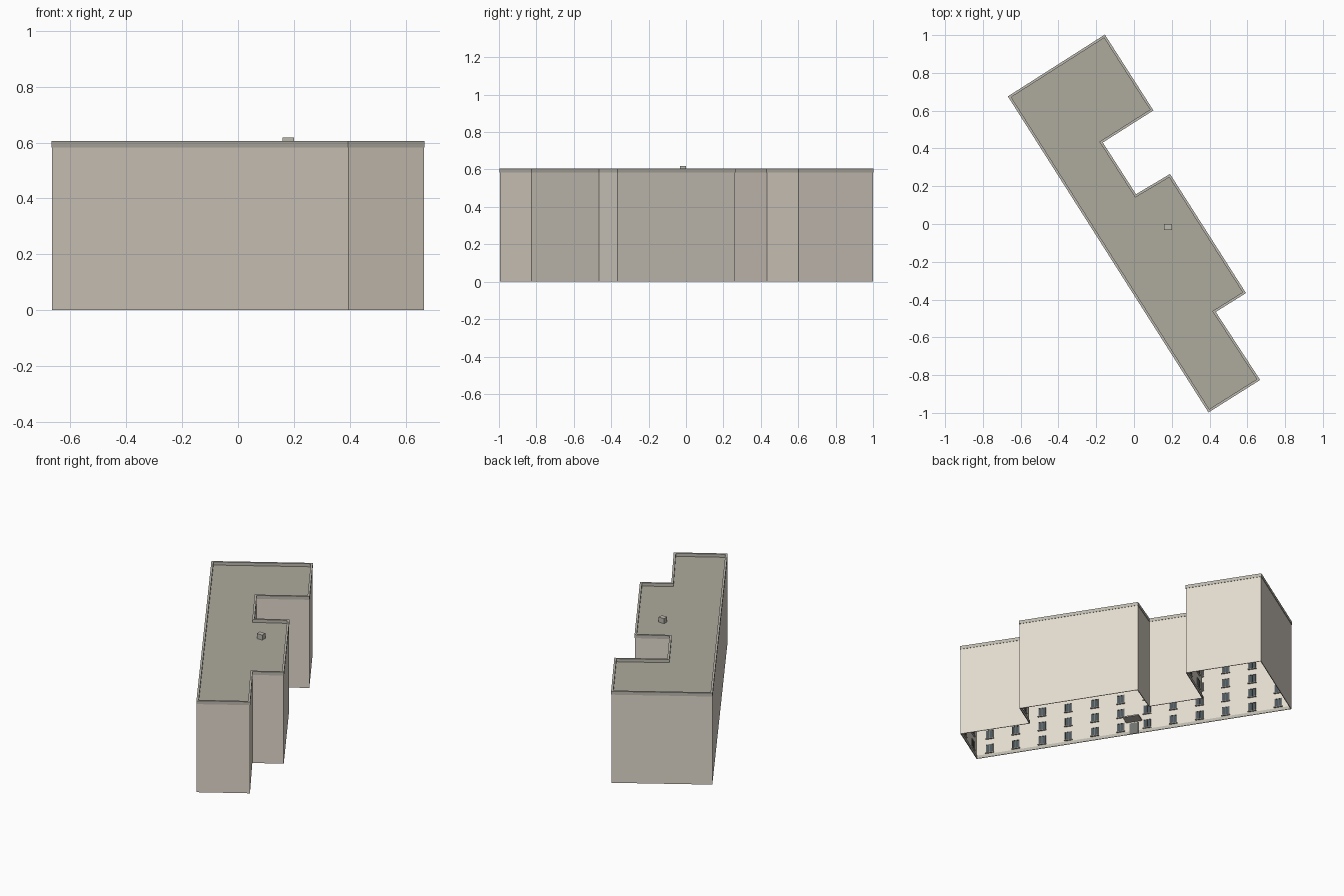
import bpy, bmesh, math
from mathutils import Vector, Matrix

if "Cube" in bpy.data.objects:
    bpy.data.objects.remove(bpy.data.objects["Cube"])

# Counter-clockwise footprint of the block
PLAN = [Vector(p) for p in [
    (-0.665, 0.675), (0.395, -0.995), (0.665, -0.825), (0.43, -0.465), (0.59, -0.365),
    (0.19, 0.262), (0.01, 0.155), (-0.168, 0.432), (0.10, 0.602), (-0.155, 1.0)]]
N = len(PLAN)
TOP, ROOF = 0.605, 0.585


def material(name, rgb):
    m = bpy.data.materials.new(name)
    m.diffuse_color = (*rgb, 1)
    m.use_nodes = True
    m.node_tree.nodes["Principled BSDF"].inputs["Base Color"].default_value = m.diffuse_color
    return m


CREAM = material("cream_render", (0.76, 0.70, 0.61))
STONE = material("grey_stone", (0.50, 0.48, 0.42))
FELT = material("roof_felt", (0.42, 0.40, 0.34))
GLASS = material("dark_glass", (0.07, 0.09, 0.10))
FRAME = material("window_frame", (0.16, 0.17, 0.16))


def finish(name, bm, mat):
    me = bpy.data.meshes.new(name)
    bm.to_mesh(me)
    bm.free()
    me.materials.append(mat)
    ob = bpy.data.objects.new(name, me)
    bpy.context.collection.objects.link(ob)
    return ob


def inward(a, b):
    d = (b - a).normalized()
    return Vector((-d.y, d.x))


def offset(dist):
    """Footprint moved inward by dist with mitred corners."""
    out = []
    for i, p in enumerate(PLAN):
        n1, n2 = inward(PLAN[i - 1], p), inward(p, PLAN[(i + 1) % N])
        out.append(p + (n1 + n2) * dist / (1 + n1.dot(n2)))
    return out


def sweep(name, section, mat, closed=True):
    """Carry a section of (inset, z) points round the footprint."""
    bm = bmesh.new()
    rows = [[bm.verts.new((p.x, p.y, z)) for p in offset(d)] for d, z in section]
    for k in range(len(rows) if closed else len(rows) - 1):
        a, b = rows[k], rows[(k + 1) % len(rows)]
        for i in range(N):
            j = (i + 1) % N
            bm.faces.new((a[i], a[j], b[j], b[i]))
    return finish(name, bm, mat)


def box(bm, M, x, y, z):
    """Box spanning the ranges x, y, z in the frame M."""
    size = [r[1] - r[0] for r in (x, y, z)]
    mid = [(r[0] + r[1]) / 2 for r in (x, y, z)]
    bmesh.ops.create_cube(bm, size=1, matrix=M @ Matrix.Translation(mid) @ Matrix.Diagonal((*size, 1)))


def wall_frame(a, b, t):
    """Frame on the inner wall face: x along the wall, y inward, z up."""
    d, n, p = (b - a).normalized(), inward(a, b), a.lerp(b, t)
    return Matrix(((d.x, n.x, 0, p.x), (d.y, n.y, 0, p.y), (0, 0, 1, 0), (0, 0, 0, 1)))


# Wall shell, parapet and plinth
sweep("walls", [(0, 0), (0, TOP - 0.001)], CREAM, closed=False)
sweep("parapet", [(-0.002, 0.583), (-0.002, TOP), (0.011, TOP), (0.011, 0.583)], STONE)
sweep("plinth", [(0.001, 0), (0.001, 0.02), (0.005, 0.02), (0.005, 0)], STONE)

# Flat roof
bm = bmesh.new()
bm.faces.new([bm.verts.new((p.x, p.y, ROOF)) for p in offset(0.001)])
finish("roof", bm, FELT)

# Roof vent box
bm = bmesh.new()
box(bm, Matrix(), (0.16, 0.20), (-0.032, 0.0), (ROOF - 0.002, 0.618))
finish("roof_vent", bm, STONE)

# Windows on six storeys, set against the inner side of every wall
panes, frames, sills = bmesh.new(), bmesh.new(), bmesh.new()
for i, a in enumerate(PLAN):
    b = PLAN[(i + 1) % N]
    cols = max(1, round((b - a).length / 0.165))
    for c in range(cols):
        M = wall_frame(a, b, (c + 0.5) / cols)
        for floor in range(6):
            z = 0.03 + floor * 0.097
            w, h = 0.021, 0.056
            box(panes, M, (-w, w), (0.001, 0.004), (z, z + h))
            for s in (-w, 0, w):
                box(frames, M, (s - 0.002, s + 0.002), (0.001, 0.006), (z, z + h))
            box(frames, M, (-w, w), (0.001, 0.006), (z + h - 0.004, z + h))
            box(sills, M, (-0.026, 0.026), (0.001, 0.011), (z - 0.004, z))
finish("window_panes", panes, GLASS)
finish("window_frames", frames, FRAME)
finish("window_sills", sills, STONE)

# Entrance in the middle of the long wall
M = wall_frame(PLAN[0], PLAN[1], 0.5)
bm = bmesh.new()
box(bm, M, (-0.028, 0.028), (0.001, 0.006), (0, 0.075))
finish("entrance_door", bm, FRAME)
bm = bmesh.new()
box(bm, M, (-0.05, 0.05), (0.001, 0.07), (0.084, 0.092))
finish("entrance_canopy", bm, STONE)
